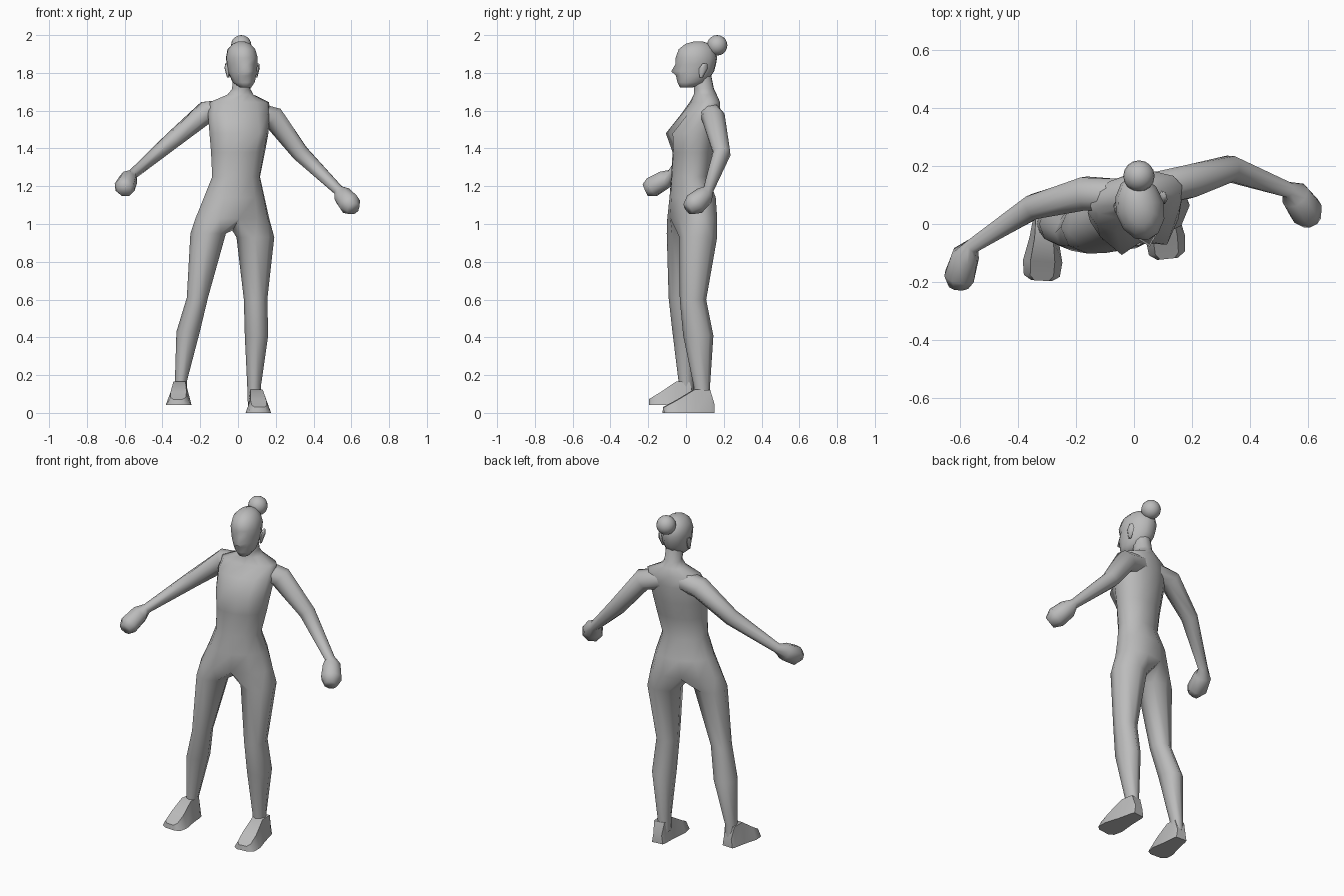
import bpy, bmesh, math
from mathutils import Vector

if "Cube" in bpy.data.objects:
    bpy.data.objects.remove(bpy.data.objects["Cube"])

grey = bpy.data.materials.new("plain grey")
grey.diffuse_color = (0.5, 0.5, 0.5, 1)
grey.use_nodes = True
grey.node_tree.nodes["Principled BSDF"].inputs["Base Color"].default_value = grey.diffuse_color


def finish(name, bm, angle=70):
    bmesh.ops.recalc_face_normals(bm, faces=bm.faces[:])
    mesh = bpy.data.meshes.new(name)
    bm.to_mesh(mesh)
    bm.free()
    mesh.materials.append(grey)
    ob = bpy.data.objects.new(name, mesh)
    bpy.context.collection.objects.link(ob)
    bpy.ops.object.select_all(action='DESELECT')
    ob.select_set(True)
    bpy.context.view_layer.objects.active = ob
    bpy.ops.object.shade_smooth_by_angle(angle=math.radians(angle))
    return ob


def bridge(bm, a, b):
    n = len(a)
    for i in range(n):
        bm.faces.new((a[i], a[(i + 1) % n], b[(i + 1) % n], b[i]))


def flat_ring(bm, x, y, z, rx, ry, yaw=0, n=12, start=0, push={}):
    """Horizontal ring; vertex 0 faces front, push moves single vertices forward."""
    t, ring = math.radians(yaw), []
    for i in range(n):
        a = math.radians(start) + 2 * math.pi * i / n
        u, v = rx * math.sin(a), -ry * math.cos(a) - push.get(i, 0)
        ring.append(bm.verts.new((x + u * math.cos(t) - v * math.sin(t),
                                  y + u * math.sin(t) + v * math.cos(t), z)))
    return ring


def loft(bm, rings, cap_start=True, cap_end=True):
    for a, b in zip(rings, rings[1:]):
        bridge(bm, a, b)
    if cap_start:
        bm.faces.new(rings[0])
    if cap_end:
        bm.faces.new(rings[-1])


# Body: torso and neck, twisted so the left hip leads
bm = bmesh.new()
torso = [
    flat_ring(bm, -.03, .033, 1.03, .205, .122, 18),
    flat_ring(bm, -.02, .035, 1.14, .168, .118, 17),
    flat_ring(bm, -.01, .020, 1.25, .131, .098, 15),
    flat_ring(bm, .000, .035, 1.38, .147, .105, 14),
    flat_ring(bm, .005, .045, 1.48, .160, .118, 13, push={1: .035, 11: .035, 0: -.012}),
    flat_ring(bm, .005, .075, 1.58, .168, .100, 12),
    flat_ring(bm, .008, .100, 1.645, .160, .075, 12),
    flat_ring(bm, .013, .102, 1.685, .070, .062, 12),
    flat_ring(bm, .017, .095, 1.715, .049, .054, 12),
    flat_ring(bm, .018, .080, 1.800, .047, .052, 12),
]
loft(bm, torso, cap_start=False)

# Legs branch from the two halves of the lowest torso ring
hip = torso[0]
crotch = bm.verts.new((-.03, .03, .965))
legs = [
    (hip[0:7] + [crotch], -45, [(.092, .065, .93, .100, .100), (.093, .037, .60, .062, .070),
                                (.098, .065, .41, .062, .080), (.085, .084, .14, .036, .043),
                                (.085, .084, .06, .036, .043)]),
    (hip[6:] + [hip[0], crotch], 135, [(-.158, -.010, .95, .094, .092), (-.215, -.030, .61, .056, .062),
                                       (-.264, .000, .43, .062, .072), (-.302, .000, .17, .032, .040),
                                       (-.305, .000, .10, .032, .040)]),
]
for top, start, sections in legs:
    loft(bm, [top] + [flat_ring(bm, *s, n=8, start=start) for s in sections], cap_start=False)
finish("body_and_legs", bm)


# Arms with fists: rings set square to a path of (x, y, z, radius)
def arm(name, path):
    bm = bmesh.new()
    pts = [Vector(p[:3]) for p in path]
    rings = []
    for i, p in enumerate(pts):
        d = (pts[min(i + 1, len(pts) - 1)] - pts[max(i - 1, 0)]).normalized()
        side = d.cross(Vector((0, 0, 1))).normalized()
        up = side.cross(d)
        r = path[i][3]
        rings.append([bm.verts.new(p + r * (side * math.cos(a) + up * math.sin(a)))
                      for a in [math.pi * (k + .5) / 4 for k in range(8)]])
    loft(bm, rings)
    finish(name, bm)


arm("left_arm", [(-.06, .10, 1.605, .060), (-.165, .105, 1.595, .062), (-.345, .060, 1.445, .046),
                 (-.555, -.075, 1.265, .027), (-.580, -.110, 1.237, .050),
                 (-.600, -.180, 1.195, .056), (-.603, -.215, 1.180, .036)])
arm("right_arm", [(.06, .12, 1.595, .060), (.185, .145, 1.565, .062), (.330, .190, 1.375, .048),
                  (.530, .118, 1.180, .028), (.555, .098, 1.150, .052),
                  (.592, .045, 1.105, .060), (.610, .010, 1.080, .036)])


# Feet: wedge sections from heel to toe
def foot(name, heel, toe, floor):
    bm = bmesh.new()
    h, t = Vector((*heel, floor)), Vector((*toe, floor))
    side = (t - h).cross(Vector((0, 0, 1))).normalized()
    rings = []
    for f, low, high, height in [(0, .034, .026, .05), (.08, .040, .032, .12), (.38, .050, .032, .125),
                                 (.72, .068, .042, .07), (.93, .062, .040, .04), (1, .035, .025, .03)]:
        c = h.lerp(t, f)
        rings.append([bm.verts.new(c + side * s + Vector((0, 0, z)))
                      for s, z in ((-low, 0), (low, 0), (high, height), (-high, height))])
    loft(bm, rings)
    finish(name, bm, 50)


foot("right_foot", (.088, .147), (.115, -.12), 0)
foot("left_foot", (-.305, .04), (-.318, -.195), .042)

# Head: chin to crown, with nose and eye hollows
bm = bmesh.new()
loft(bm, [
    flat_ring(bm, .040, .000, 1.722, .030, .032, 14),
    flat_ring(bm, .030, .032, 1.750, .058, .080, 14),
    flat_ring(bm, .026, .042, 1.785, .070, .094, 14, push={0: .004}),
    flat_ring(bm, .023, .048, 1.808, .076, .104, 14, push={0: .026}),
    flat_ring(bm, .022, .052, 1.845, .081, .110, 14, push={1: -.012, 11: -.012, 0: .002}),
    flat_ring(bm, .020, .055, 1.880, .084, .113, 14),
    flat_ring(bm, .018, .058, 1.925, .073, .100, 14),
    flat_ring(bm, .018, .062, 1.953, .047, .068, 14),
    flat_ring(bm, .018, .064, 1.966, .018, .025, 14),
])
finish("head", bm)

# Ears
for name, s in (("left_ear", -1), ("right_ear", 1)):
    bm = bmesh.new()
    t = math.radians(14)
    cx, cy = .022 + s * .076 * math.cos(t), .062 + s * .076 * math.sin(t)
    loft(bm, [flat_ring(bm, cx, cy, 1.775, .006, .010, 14, 6),
              flat_ring(bm, cx + s * .005, cy + .012, 1.825, .014, .024, 14, 6),
              flat_ring(bm, cx + s * .008, cy + .020, 1.850, .008, .012, 14, 6)])
    finish(name, bm)

# Hair bun
bm = bmesh.new()
bmesh.ops.create_uvsphere(bm, u_segments=16, v_segments=10, radius=.054)
bmesh.ops.translate(bm, verts=bm.verts[:], vec=(.017, .165, 1.946))
finish("hair_bun", bm)
